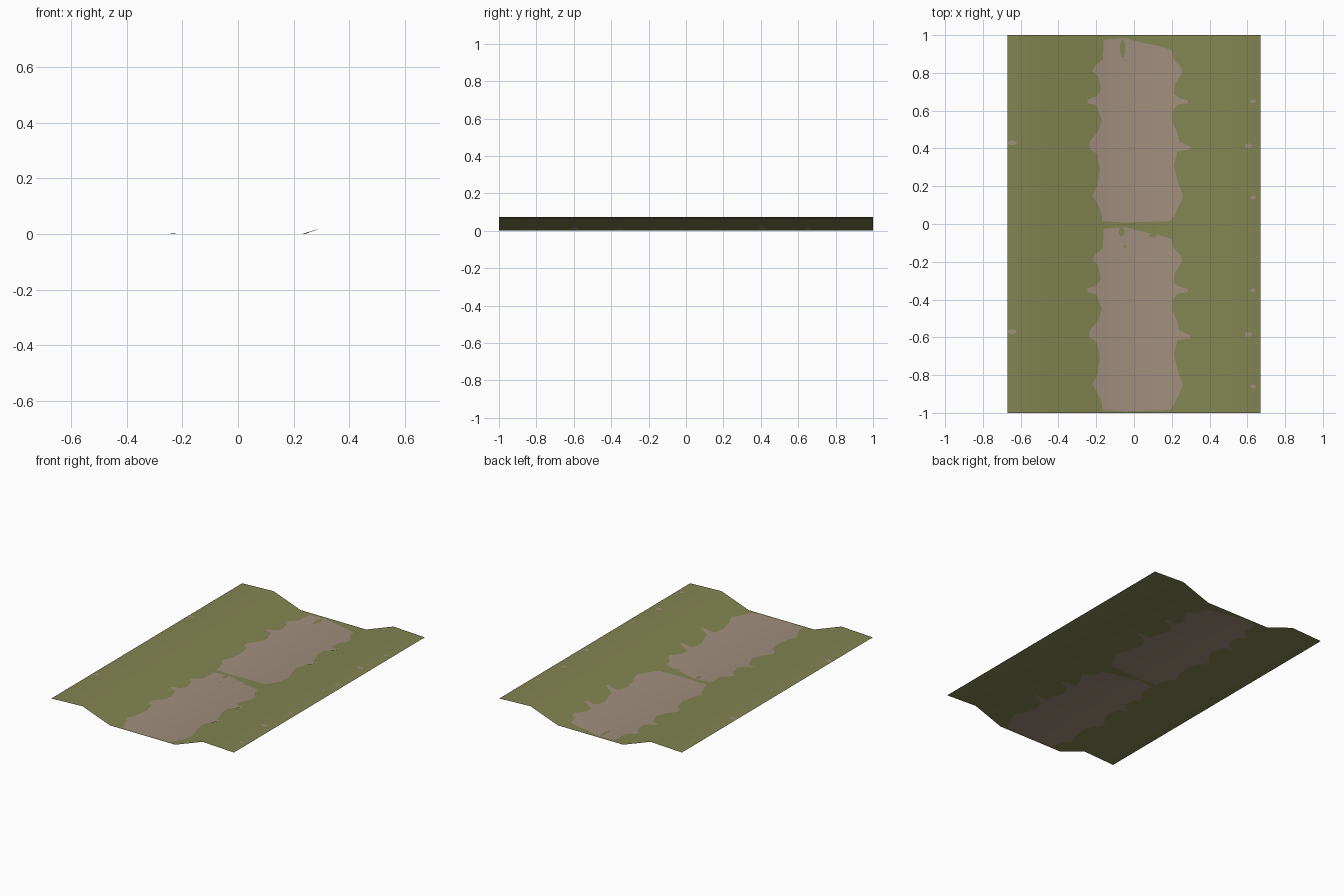
import bpy, bmesh, math

if "Cube" in bpy.data.objects:
    bpy.data.objects.remove(bpy.data.objects["Cube"])

# Cross-section of the sunken lane: (x, height)
PROFILE = [(-.67, .063), (-.44, .073), (-.24, 0), (.24, 0), (.44, .073), (.67, .063)]
# Ragged dirt edges over one tile, (distance along tile, x)
LEFT = [(.008, -.05), (.015, -.17), (.05, -.17), (.11, -.195), (.15, -.22), (.2, -.195),
        (.29, -.18), (.37, -.195), (.4, -.235), (.435, -.235), (.49, -.19), (.55, -.17),
        (.63, -.2), (.64, -.245), (.66, -.245), (.675, -.2), (.71, -.175), (.78, -.19),
        (.81, -.22), (.84, -.205), (.87, -.165), (.975, -.16), (.985, -.05)]
RIGHT = [(.008, -.05), (.015, .19), (.04, .21), (.1, .24), (.15, .26), (.23, .23), (.31, .21),
         (.385, .23), (.395, .3), (.41, .3), (.435, .24), (.48, .23), (.54, .205), (.6, .205),
         (.63, .23), (.64, .285), (.655, .285), (.67, .235), (.69, .21), (.74, .215),
         (.8, .255), (.83, .25), (.87, .21), (.92, .2), (.94, .14), (.963, .03), (.985, -.05)]


def lerp(table, t):
    if t <= table[0][0]:
        return table[0][1]
    for (a, p), (b, q) in zip(table, table[1:]):
        if t <= b:
            return p + (q - p) * (t - a) / (b - a)
    return table[-1][1]


# Softly blended slope angle at each profile point
angles = [math.atan2(b[1] - a[1], b[0] - a[0]) for a, b in zip(PROFILE, PROFILE[1:])]
angles = [angles[0]] + [(a + b) / 2 for a, b in zip(angles, angles[1:])] + [angles[-1]]
SLOPE = [(p[0], a) for p, a in zip(PROFILE, angles)]


def material(name, colour):
    m = bpy.data.materials.new(name)
    m.diffuse_color = (*colour, 1)
    m.use_nodes = True
    m.node_tree.nodes["Principled BSDF"].inputs["Base Color"].default_value = m.diffuse_color
    return m


grass = material("grass green", (.223, .231, .084))
dirt = material("dirt brown", (.352, .271, .205))


def finish(bm, name, mats):
    me = bpy.data.meshes.new(name)
    bm.to_mesh(me)
    bm.free()
    for m in mats:
        me.materials.append(m)
    me.polygons.foreach_set("use_smooth", [True] * len(me.polygons))
    normals = []
    for v in me.vertices:
        a = lerp(SLOPE, v.co.x)
        normals.append((-math.sin(a), 0, math.cos(a)))
    me.normals_split_custom_set_from_vertices(normals)
    ob = bpy.data.objects.new(name, me)
    bpy.context.collection.objects.link(ob)
    return ob


# Ground sheet, lofted along y, with the dirt lane cut into it
bm = bmesh.new()
stops = sorted({0, 1} | {p[0] for p in LEFT + RIGHT})
rows = []
for start in (-1, 0):
    for t in stops:
        if start == 0 and t == 0:
            continue
        l, r = lerp(LEFT, t), lerp(RIGHT, t)
        xs = [-.67, -.44, min(-.24, l), l, max(-.24, l),
              min(.24, r), r, max(.24, r), .44, .67]
        rows.append([bm.verts.new((x, start + t, lerp(PROFILE, x))) for x in xs])
for a, b in zip(rows, rows[1:]):
    for i in range(len(a) - 1):
        f = bm.faces.new((a[i], a[i + 1], b[i + 1], b[i]))
        f.material_index = 1 if 3 <= i <= 5 else 0
bmesh.ops.remove_doubles(bm, verts=bm.verts, dist=1e-5)
finish(bm, "ground", [grass, dirt])


# Small painted patches lying on the ground: (x, y, width, length)
def patches(name, spots, mat):
    bm = bmesh.new()
    for x, y, w, h in spots:
        ring = []
        for k in range(8):
            a = math.tau * (k + .5) / 8
            px = x + w / 2 * math.cos(a)
            ring.append(bm.verts.new((px, y + h / 2 * math.sin(a), lerp(PROFILE, px) + .002)))
        bm.faces.new(ring)
    finish(bm, name, [mat])


specks = [(-.645, .43, .05, .025), (.605, .415, .04, .025), (.63, .65, .03, .02), (.63, .14, .03, .025)]
patches("dirt_specks", [(x, y + s, w, h) for s in (-1, 0) for x, y, w, h in specks], dirt)
patches("grass_tufts", [(-.06, .93, .03, .1), (-.065, -.04, .03, .05), (-.05, -.12, .015, .015),
                        (.1, -.06, .04, .02)], grass)
